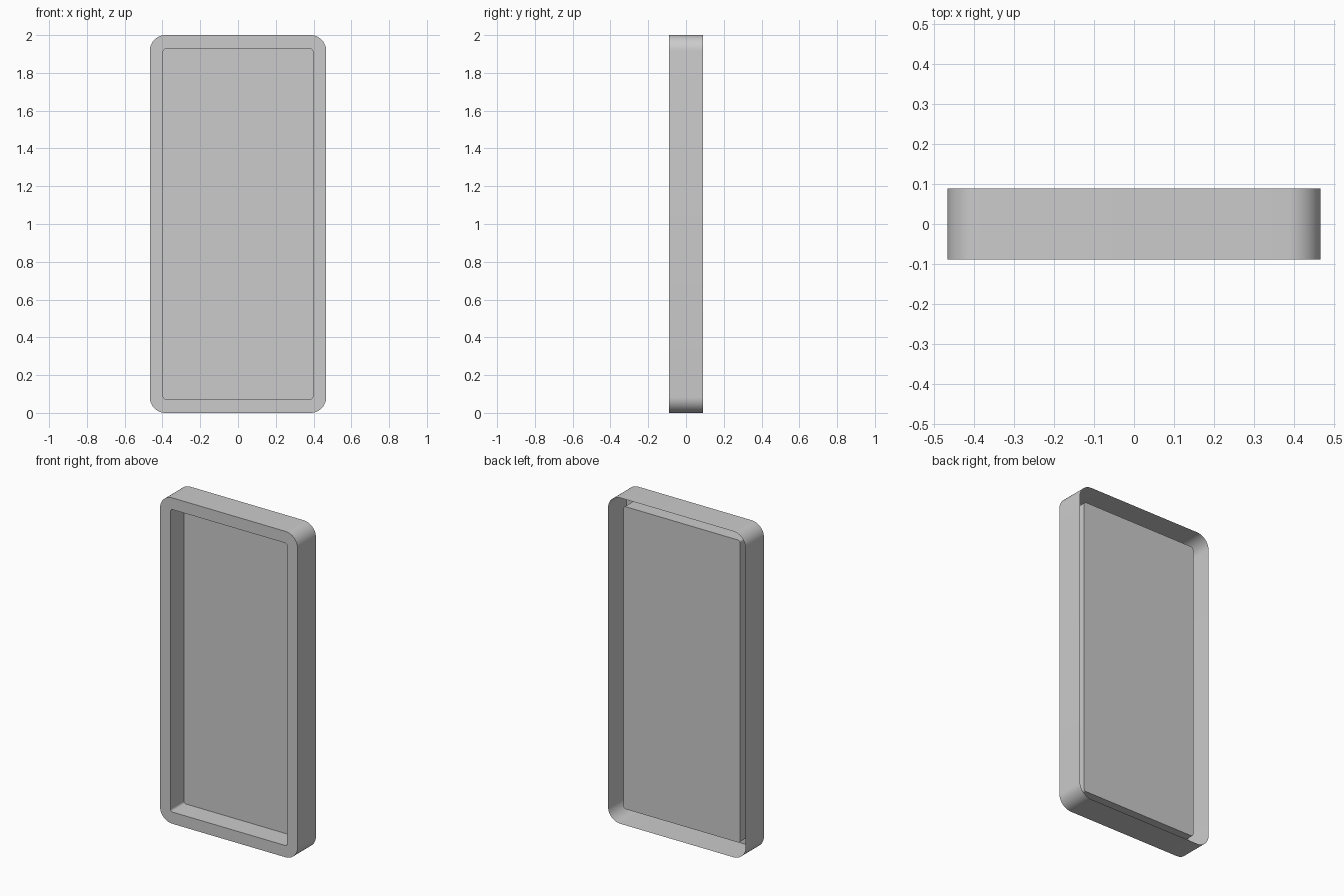
import bpy, bmesh, math

if "Cube" in bpy.data.objects:
    bpy.data.objects.remove(bpy.data.objects["Cube"])

FRONT, PANEL, BACK = -0.089, 0.041, 0.089
SEG = 10  # segments per corner


def rounded_loop(bm, half_w, half_h, radius, y):
    """Rounded rectangle of vertices in the XZ plane, centred on z = 1."""
    verts = []
    for i, (sx, sz) in enumerate([(1, 1), (-1, 1), (-1, -1), (1, -1)]):
        for k in range(SEG + 1):
            a = math.pi / 2 * (i + k / SEG)
            verts.append(bm.verts.new((sx * (half_w - radius) + radius * math.cos(a), y,
                                       1 + sz * (half_h - radius) + radius * math.sin(a))))
    return verts


def bridge(bm, a, b):
    n = len(a)
    for i in range(n):
        j = (i + 1) % n
        bm.faces.new((a[i], a[j], b[j], b[i]))


def make_object(name, bm):
    mesh = bpy.data.meshes.new(name)
    bm.to_mesh(mesh)
    bm.free()
    obj = bpy.data.objects.new(name, mesh)
    bpy.context.collection.objects.link(obj)
    bpy.ops.object.select_all(action='DESELECT')
    obj.select_set(True)
    bpy.context.view_layer.objects.active = obj
    bpy.ops.object.shade_smooth_by_angle(angle=math.radians(30))
    return obj


OUTER = (0.467, 1.0, 0.083)
INNER = (0.396, 0.928, 0.015)

# Casing: thin outer wall open at the back, front rim, and recess walls
bm = bmesh.new()
loops = [rounded_loop(bm, *OUTER, BACK), rounded_loop(bm, *OUTER, FRONT),
         rounded_loop(bm, *INNER, FRONT), rounded_loop(bm, *INNER, PANEL)]
for a, b in zip(loops, loops[1:]):
    bridge(bm, a, b)
make_object("casing", bm)

# Recessed panel closing the pocket, facing the front
bm = bmesh.new()
bm.faces.new(rounded_loop(bm, *INNER, PANEL))
bmesh.ops.recalc_face_normals(bm, faces=bm.faces)
bm.normal_update()
if bm.faces[:][0].normal.y > 0:
    bmesh.ops.reverse_faces(bm, faces=bm.faces[:])
make_object("recessed_panel", bm)
